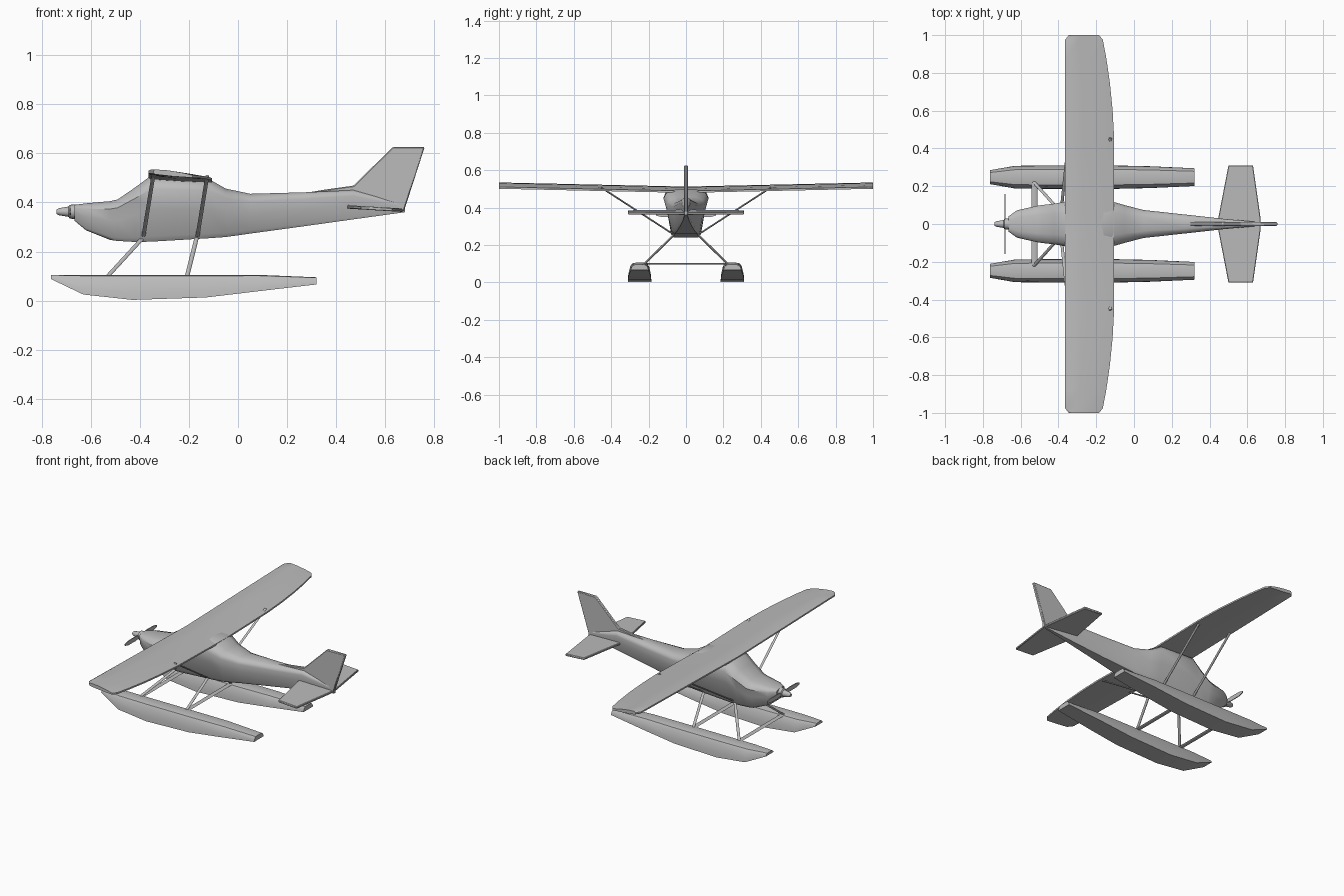
import bpy, bmesh, math
from mathutils import Vector

if "Cube" in bpy.data.objects:
    bpy.data.objects.remove(bpy.data.objects["Cube"])

grey = bpy.data.materials.new("light_grey")
grey.use_nodes = True
COLOUR = (0.5, 0.5, 0.5, 1)
grey.diffuse_color = COLOUR
grey.node_tree.nodes["Principled BSDF"].inputs["Base Color"].default_value = COLOUR


def finish(name, bm, angle=30):
    bmesh.ops.recalc_face_normals(bm, faces=bm.faces)
    mesh = bpy.data.meshes.new(name)
    bm.to_mesh(mesh)
    bm.free()
    mesh.materials.append(grey)
    obj = bpy.data.objects.new(name, mesh)
    bpy.context.collection.objects.link(obj)
    bpy.ops.object.select_all(action='DESELECT')
    obj.select_set(True)
    bpy.context.view_layer.objects.active = obj
    bpy.ops.object.shade_smooth_by_angle(angle=math.radians(angle))
    return obj


def loft(name, rings, angle=30):
    """Skin a list of closed rings and cap both ends."""
    bm = bmesh.new()
    rows = [[bm.verts.new(p) for p in ring] for ring in rings]
    n = len(rows[0])
    for a, b in zip(rows, rows[1:]):
        for i in range(n):
            j = (i + 1) % n
            bm.faces.new((a[i], a[j], b[j], b[i]))
    bm.faces.new(rows[0])
    bm.faces.new(rows[-1])
    return finish(name, bm, angle)


def slab(name, outline, offset, bevel=0):
    """Flat plate: outline points swept from -offset to +offset."""
    off = Vector(offset)
    rings = [[Vector(p) - off for p in outline], [Vector(p) + off for p in outline]]
    obj = loft(name, rings, 20)
    if bevel:
        mod = obj.modifiers.new("soft_edges", 'BEVEL')
        mod.width = bevel
        mod.segments = 1
    return obj


def strut(name, a, b, chord, thick):
    """Flat oval bar whose chord runs fore and aft."""
    a, b = Vector(a), Vector(b)
    d = (b - a).normalized()
    side = d.cross(Vector((1, 0, 0))).normalized()
    fore = side.cross(d)
    turns = [k * math.tau / 8 for k in range(8)]
    oval = [fore * math.cos(t) * chord / 2 + side * math.sin(t) * thick / 2 for t in turns]
    return loft(name, [[a + p for p in oval], [b + p for p in oval]], 50)


def mirrored_ring(x, half, y0=0):
    right = [(x, y0 + y, z) for y, z in half]
    left = [(x, y0 - y, z) for y, z in reversed(half)]
    return right + left


# Fuselage: station x, bottom z, top z, lower half width, upper half width
body = [
    (-.665, .325, .39, .035, .04), (-.62, .287, .396, .055, .072),
    (-.52, .247, .405, .075, .095), (-.49, .243, .412, .078, .10),
    (-.42, .239, .46, .08, .108), (-.355, .24, .508, .08, .12),
    (-.12, .254, .496, .08, .12), (-.05, .259, .456, .075, .10),
    (.05, .273, .435, .058, .074), (.27, .303, .441, .036, .05),
    (.47, .331, .45, .02, .028), (.68, .36, .39, .007, .008)]
SECTION = [(.82, 0, 0), (1, 0, .08), (1, .5, .5), (1, 1, .8), (.88, 1, .92), (.5, 1, 1)]
rings = []
for x, lo, hi, wl, wu in body:
    half = [(s * (wl + (wu - wl) * f), lo + (hi - lo) * h) for s, f, h in SECTION]
    rings.append(mirrored_ring(x, half))
loft("fuselage", rings, 40)

# High wing: span y, leading edge x, trailing edge x
stations = [(0, -.365, -.105), (.45, -.365, -.105), (.6, -.365, -.113), (.75, -.365, -.128),
            (.88, -.365, -.147), (.975, -.365, -.165), (1, -.345, -.185)]
span = [(-y, a, b) for y, a, b in reversed(stations[1:])] + stations
AIRFOIL = [(0, -.5), (0, .35), (.05, .9), (.35, 1.1), (.75, .8), (1, .3), (1, -.6), (.5, -.9), (.05, -.9)]
rings = []
for y, lead, trail in span:
    base = .503 + .022 * abs(y)
    rings.append([(lead + (trail - lead) * c, y, base - .018 * c + .011 * t) for c, t in AIRFOIL])
loft("wing", rings, 30)

# Tail surfaces
slab("fin", [(.25, 0, .435), (.36, 0, .453), (.47, 0, .468), (.63, 0, .625), (.76, 0, .625),
             (.675, 0, .362), (.4, 0, .36)], (0, .01, 0), .004)
edge = [(.44, 0), (.5, .31), (.63, .31), (.67, .03)]
plan = edge + [(x, -y) for x, y in reversed(edge[1:])]
slab("tailplane", [(x, y, .382 - .06 * (x - .44)) for x, y in plan], (0, 0, .007), .003)

# Spinner and two-bladed propeller
nose = [(-.738, .009), (-.73, .014), (-.69, .021), (-.685, .028), (-.66, .03)]
loft("spinner", [[(x, r * math.cos(k * math.tau / 16), .362 + r * math.sin(k * math.tau / 16))
                  for k in range(16)] for x, r in nose], 35)
blade = [(.01, -.008), (.06, -.014), (.13, -.013), (.16, -.005),
         (.16, .005), (.13, .013), (.06, .014), (.01, .008)]
for label, s in (("left", -1), ("right", 1)):
    slab(label + "_propeller_blade", [(-.683, s * y, .362 + z) for y, z in blade], (.0025, 0, 0))

# Floats: station x, bottom z, top z, half width
hull = [(-.762, .088, .105, .037), (-.63, .025, .105, .06), (-.43, .003, .105, .0625),
        (-.13, .013, .105, .0625), (.08, .038, .105, .058), (.32, .066, .095, .047)]
FLOAT = [(1, 0), (.97, .3), (.82, .75), (.66, .95), (.35, 1)]
for label, s in (("left", -1), ("right", 1)):
    loft(label + "_float", [mirrored_ring(x, [(w * f, lo + (hi - lo) * h) for f, h in FLOAT], s * .248)
                            for x, lo, hi, w in hull], 40)
    # Wing struts and float legs, front and rear
    for end, foot, top in (("front", -.385, -.345), ("rear", -.165, -.125)):
        strut(f"{label}_{end}_wing_strut", (foot, s * .075, .262), (top, s * .455, .508), .016, .009)
    for end, high, low in (("front", -.385, -.53), ("rear", -.168, -.207)):
        strut(f"{label}_{end}_float_leg", (high, s * .06, .258), (low, s * .222, .1), .018, .012)

# Spreader bars between the floats
for end, x in (("front", -.527), ("rear", -.205)):
    strut(end + "_spreader_bar", (x, -.225, .099), (x, .225, .099), .03, .009)
